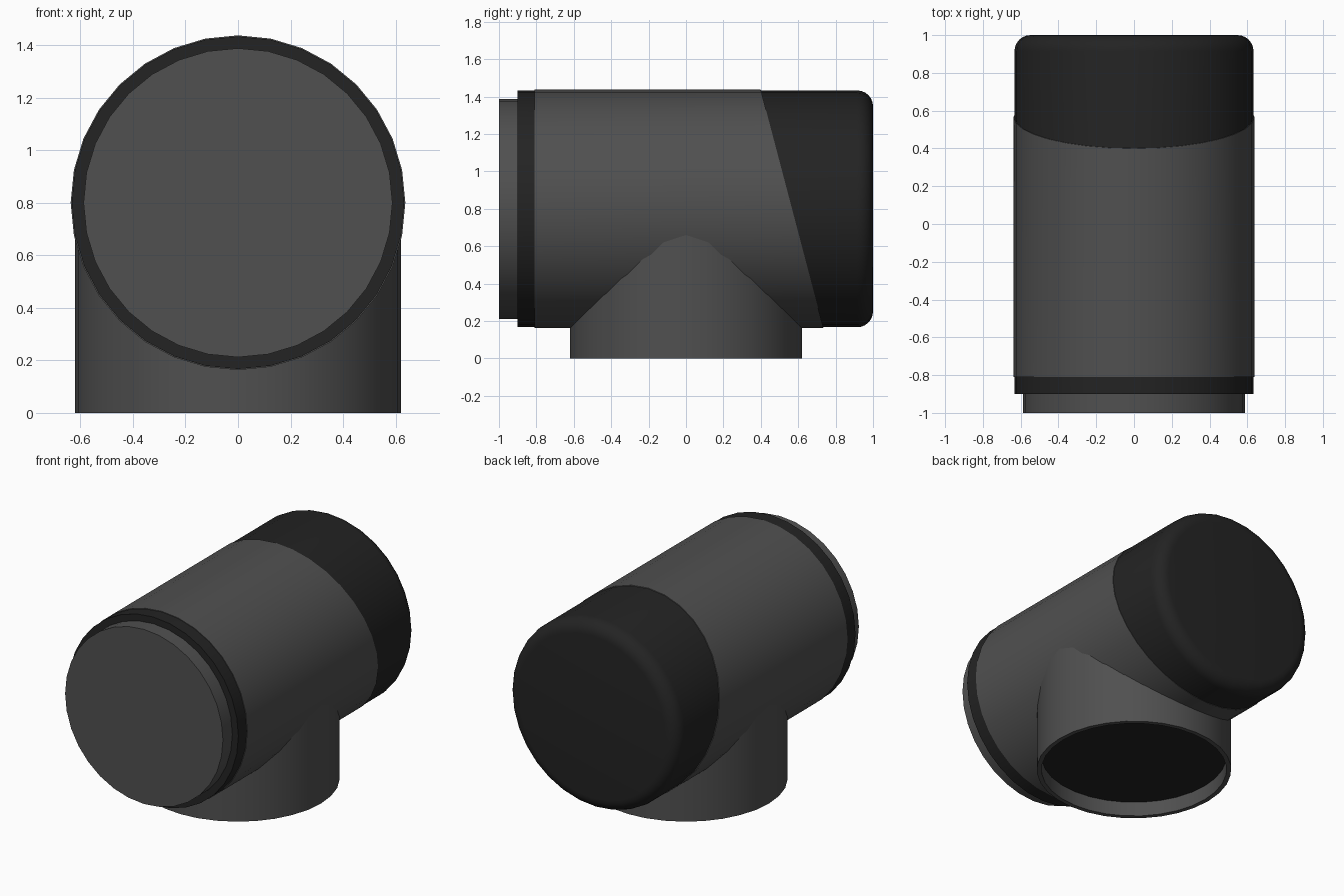
import bpy, bmesh
from math import sin, cos, pi, radians

if "Cube" in bpy.data.objects:
    bpy.data.objects.remove(bpy.data.objects["Cube"])

AXIS_Z = 0.80      # height of the horizontal tube axis
SIDES = 32


def material(name, v):
    m = bpy.data.materials.new(name)
    m.diffuse_color = (v, v, v, 1)
    m.use_nodes = True
    m.node_tree.nodes["Principled BSDF"].inputs["Base Color"].default_value = m.diffuse_color
    return m


GREY = material("grey", 0.08)
DARK = material("dark", 0.017)


def lathe(name, profile, mat, horizontal=True, shape=None):
    """Spin (radius, position) points round the y tube axis or the z axis."""
    bm = bmesh.new()
    rings = []
    for i, (r, t) in enumerate(profile):
        ring = []
        for k in range(SIDES):
            a = 2 * pi * k / SIDES
            u, v = r * cos(a), r * sin(a)
            p = (u, t, AXIS_Z + v) if horizontal else (u, v, t)
            ring.append(bm.verts.new(shape(i, p) if shape else p))
            if r == 0:
                ring *= SIDES
                break
        rings.append(ring)
    for a, b in zip(rings, rings[1:]):
        for k in range(SIDES):
            n = (k + 1) % SIDES
            quad = list(dict.fromkeys((a[k], a[n], b[n], b[k])))
            bm.faces.new(quad)
    bmesh.ops.recalc_face_normals(bm, faces=bm.faces)
    me = bpy.data.meshes.new(name)
    bm.to_mesh(me)
    bm.free()
    me.materials.append(mat)
    ob = bpy.data.objects.new(name, me)
    bpy.context.collection.objects.link(ob)
    bpy.ops.object.select_all(action='DESELECT')
    ob.select_set(True)
    bpy.context.view_layer.objects.active = ob
    bpy.ops.object.shade_smooth_by_angle(angle=radians(35))
    return ob


# Dark core: front ring and rounded rear cap
R, F = 0.633, 0.085
fillet = [(R - F + F * cos(a), 1 - F + F * sin(a))
          for a in (pi / 2 * i / 6 for i in range(7))]
lathe("core_and_rear_cap", [(0, -0.9), (R, -0.9)] + fillet + [(0, 1)], DARK)


# Grey sleeve with a slanted rear edge
def slant(i, p):
    x, y, z = p
    return (x, 0.567 - (z - AXIS_Z) * 0.263, z) if i in (2, 3) else p


lathe("outer_sleeve", [(0.631, -0.81), (0.637, -0.81), (0.637, 0.5), (0.631, 0.5)],
      GREY, shape=slant)

# Front disc
lathe("front_disc", [(0, -1), (0.588, -1), (0.588, -0.89), (0, -0.89)], GREY)

# Standing collar with a hollow underside, and its dark floor
lathe("base_collar", [(0.59, 0.11), (0.59, 0), (0.62, 0), (0.62, 0.67)],
      GREY, horizontal=False)
lathe("base_floor", [(0, 0.1), (0.59, 0.1), (0.59, 0.12), (0, 0.12)],
      DARK, horizontal=False)
